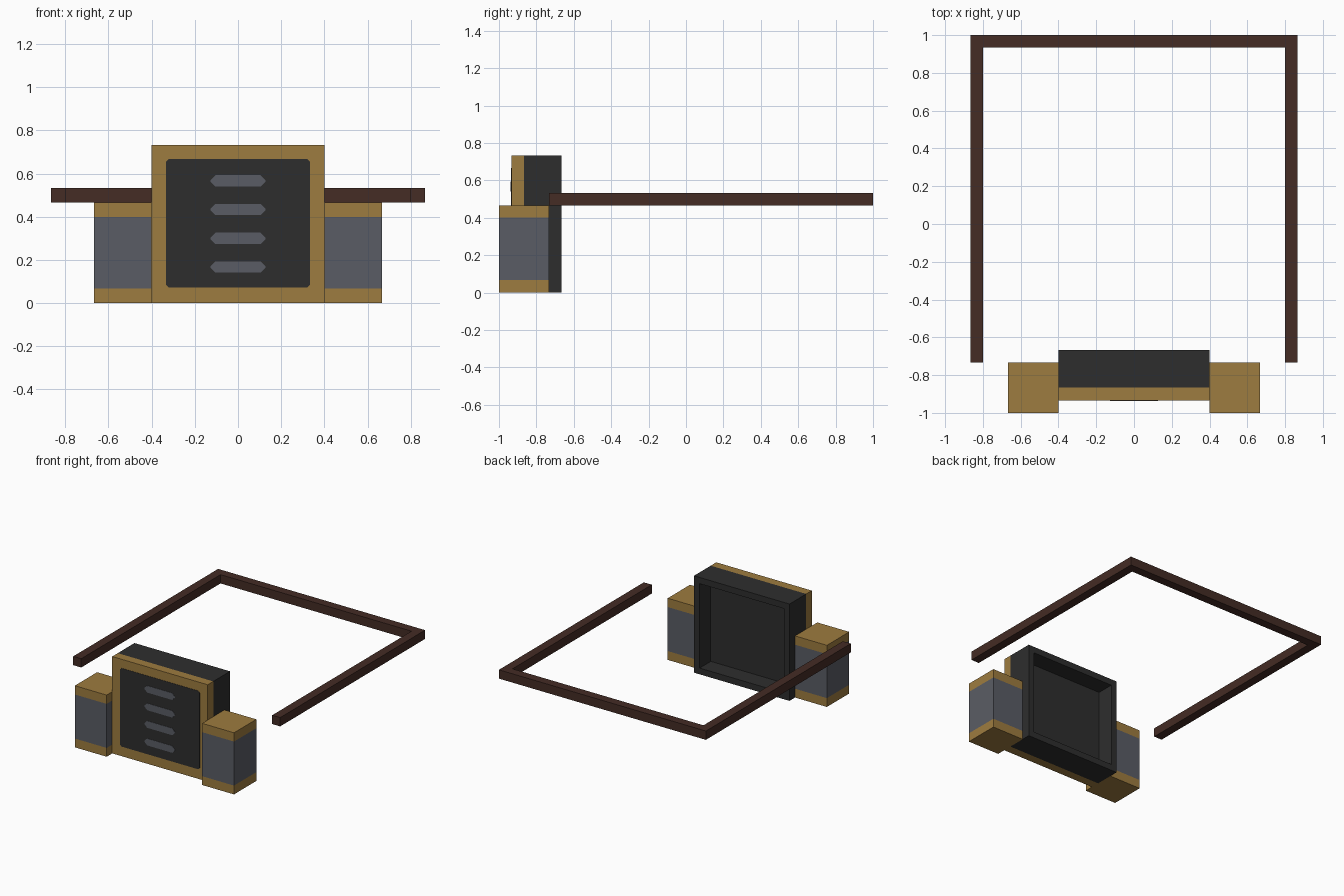
import bpy, bmesh
from mathutils import Vector

default = bpy.data.objects.get("Cube")
if default:
    bpy.data.objects.remove(default, do_unlink=True)

U = 1 / 15  # base module


def material(name, rgb):
    m = bpy.data.materials.new(name)
    m.use_nodes = True
    m.diffuse_color = (*rgb, 1)
    m.node_tree.nodes["Principled BSDF"].inputs["Base Color"].default_value = (*rgb, 1)
    return m


GOLD = material("antique gold", (0.34, 0.2, 0.05))
DARK = material("charcoal", (0.027, 0.027, 0.027))
GREY = material("slate grey", (0.102, 0.108, 0.13))
BROWN = material("dark leather", (0.058, 0.025, 0.018))


def finish(name, bm, *mats):
    bmesh.ops.recalc_face_normals(bm, faces=bm.faces)
    mesh = bpy.data.meshes.new(name)
    bm.to_mesh(mesh)
    bm.free()
    for m in mats:
        mesh.materials.append(m)
    ob = bpy.data.objects.new(name, mesh)
    bpy.context.collection.objects.link(ob)
    return ob


def box(lo, hi):
    bm = bmesh.new()
    bmesh.ops.create_cube(bm, size=1)
    lo, hi = Vector(lo), Vector(hi)
    for v in bm.verts:
        v.co = (lo + hi) / 2 + v.co * (hi - lo)
    return bm


def cut(bm, point, normal):
    bmesh.ops.bisect_plane(bm, geom=bm.verts[:] + bm.edges[:] + bm.faces[:],
                           plane_co=point, plane_no=normal)


def prism(name, points, offset, mat):
    """Extrude a closed outline by an offset vector."""
    bm = bmesh.new()
    face = bm.faces.new([bm.verts.new(p) for p in points])
    out = bmesh.ops.extrude_face_region(bm, geom=[face])
    bmesh.ops.translate(bm, vec=offset,
                        verts=[g for g in out["geom"] if isinstance(g, bmesh.types.BMVert)])
    return finish(name, bm, mat)


# Belt: one U-shaped band, open at the front
x, inner, front = 13 * U, 12 * U, -11 * U
outline = [(-x, front), (-inner, front), (-inner, 14 * U), (inner, 14 * U),
           (inner, front), (x, front), (x, 1), (-x, 1)]
prism("belt_band", [(a, b, 7 * U) for a, b in outline], (0, 0, U), BROWN)

# Buckle: gold front rim, dark body with a recessed back
bm = box((-6 * U, -14 * U, 0), (6 * U, -10 * U, 11 * U))
cut(bm, (0, -13 * U, 0), (0, 1, 0))
for f in bm.faces:
    f.material_index = int(f.calc_center_median().y > -13 * U)
bm.normal_update()
back = max(bm.faces, key=lambda f: f.calc_center_median().y)
bmesh.ops.inset_individual(bm, faces=[back], thickness=U)
bmesh.ops.inset_individual(bm, faces=[back], thickness=0, depth=-2 * U)
finish("buckle", bm, GOLD, DARK)


def plate(name, half_w, half_h, cz, cut_x, cut_z, thick, mat):
    """Thin front plate with its four corners cut off."""
    w, h, a, b = half_w, half_h, half_w - cut_x, half_h - cut_z
    corners = [(-a, -h), (a, -h), (w, -b), (w, b), (a, h), (-a, h), (-w, b), (-w, -b)]
    prism(name, [(px, -14 * U, cz + pz) for px, pz in corners], (0, -thick, 0), mat)


# Front panel and its four slits
plate("buckle_panel", 5 * U, 4.45 * U, 5.55 * U, 0.012, 0.012, 0.002, DARK)
for i in range(4):
    plate(f"vent_slit_{i + 1}", 0.127, 0.026, (2.5 + 2 * i) * U, 0.022, 0.022, 0.004, GREY)

# Side pouches: grey middle between gold top and bottom bands
for side, x0 in (("right", -10 * U), ("left", 6 * U)):
    bm = box((x0, -1, 0), (x0 + 4 * U, -11 * U, 7 * U))
    for z in (U, 6 * U):
        cut(bm, (0, 0, z), (0, 0, 1))
    for f in bm.faces:
        f.material_index = int(U < f.calc_center_median().z < 6 * U)
    finish(f"{side}_pouch", bm, GOLD, GREY)
